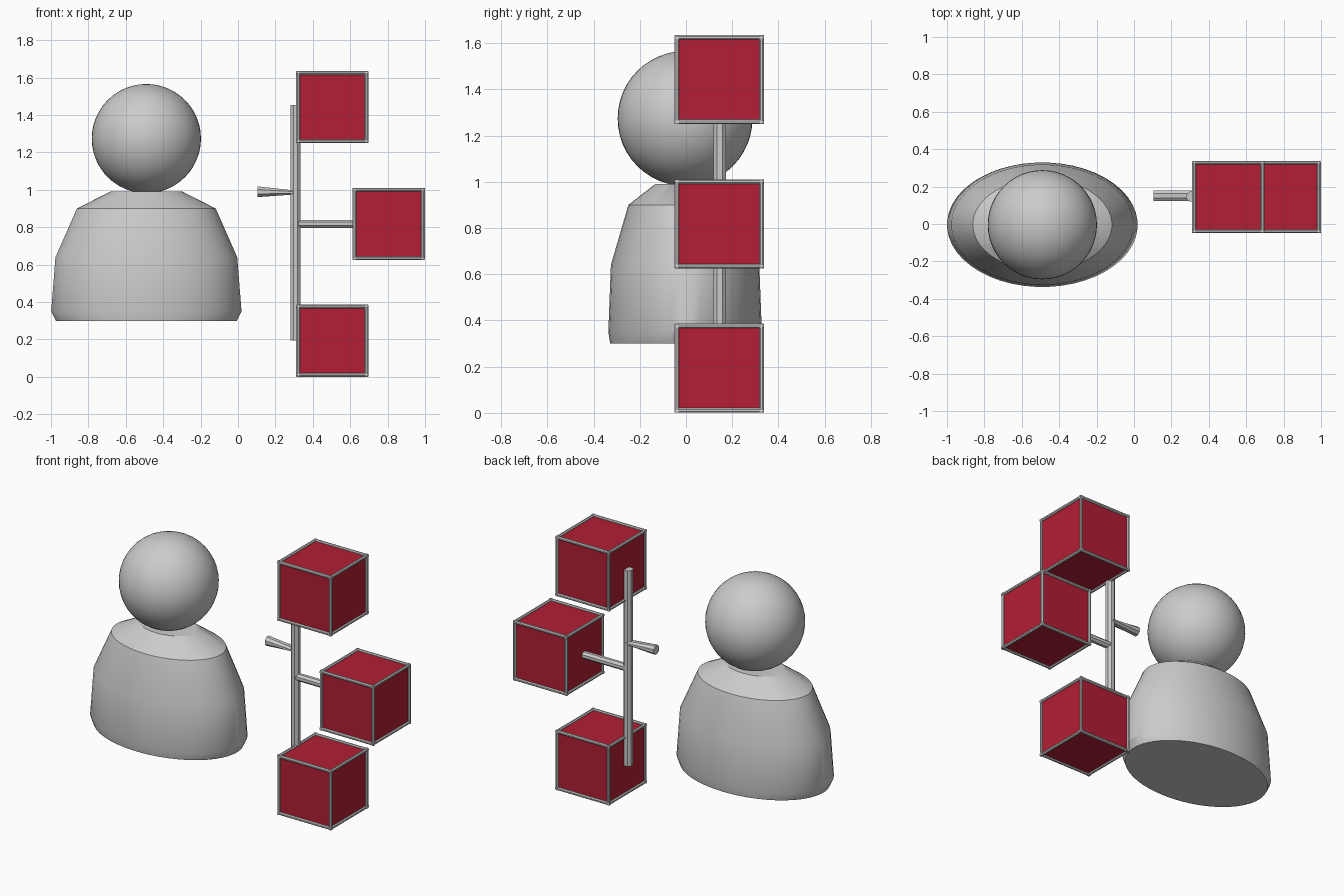
import bpy, bmesh, math
from mathutils import Vector, Matrix

if "Cube" in bpy.data.objects:
    bpy.data.objects.remove(bpy.data.objects["Cube"])

red = bpy.data.materials.new("red_panel")
red.diffuse_color = (0.45, 0.013, 0.035, 1)
red.use_nodes = True
red.node_tree.nodes["Principled BSDF"].inputs["Base Color"].default_value = red.diffuse_color


def add_object(name, bm, smooth=False, mat=None):
    bmesh.ops.recalc_face_normals(bm, faces=bm.faces)
    mesh = bpy.data.meshes.new(name)
    bm.to_mesh(mesh)
    bm.free()
    ob = bpy.data.objects.new(name, mesh)
    bpy.context.collection.objects.link(ob)
    if mat:
        mesh.materials.append(mat)
    if smooth:
        bpy.ops.object.select_all(action='DESELECT')
        bpy.context.view_layer.objects.active = ob
        ob.select_set(True)
        bpy.ops.object.shade_smooth_by_angle(angle=math.radians(30))
    return ob


def loft(name, rings, n, smooth=False):
    """Capped skin over rings of (centre, half-axis u, half-axis v)."""
    bm = bmesh.new()
    loops = []
    for c, u, v in rings:
        loops.append([bm.verts.new(Vector(c)
                      + Vector(u) * math.cos(2 * math.pi * (i + .5) / n)
                      + Vector(v) * math.sin(2 * math.pi * (i + .5) / n))
                      for i in range(n)])
    for a, b in zip(loops, loops[1:]):
        for i in range(n):
            j = (i + 1) % n
            bm.faces.new((a[i], a[j], b[j], b[i]))
    bm.faces.new(loops[0])
    bm.faces.new(loops[-1])
    return add_object(name, bm, smooth)


def add_bar(bm, a, b, r, n=8):
    a, b = Vector(a), Vector(b)
    rot = (b - a).to_track_quat('Z', 'Y').to_matrix().to_4x4()
    bmesh.ops.create_cone(bm, cap_ends=True, segments=n, radius1=r, radius2=r,
                          depth=(b - a).length,
                          matrix=Matrix.Translation((a + b) / 2) @ rot
                          @ Matrix.Rotation(math.pi / n, 4, 'Z'))


# Figure: oval torso and round head
FX, FY = -0.49, -0.004
profile = [(0.30, 0.485, 0.325), (0.35, 0.51, 0.333), (0.64, 0.487, 0.322),
           (0.90, 0.372, 0.246), (0.99, 0.195, 0.13)]
loft("torso", [((FX, FY, z), (rx, 0, 0), (0, ry, 0)) for z, rx, ry in profile],
     48, True)

bm = bmesh.new()
bmesh.ops.create_uvsphere(bm, u_segments=48, v_segments=24, radius=0.292,
                          matrix=Matrix.Translation((FX, FY, 1.274)))
add_object("head", bm, True)

# Stand: upright pole, side arm and flattened handle
PX, PY = 0.308, 0.146
for name, a, b, r in [("pole", (PX, PY, 0.195), (PX, PY, 1.455), 0.029),
                      ("side_arm", (PX, PY, 0.818), (0.65, PY, 0.818), 0.024)]:
    bm = bmesh.new()
    add_bar(bm, a, b, r)
    add_object(name, bm)
loft("handle", [((0.105, PY + .005, 0.99), (0, 0.03, 0), (0, 0, 0.031)),
                ((PX, PY + .005, 0.986), (0, 0.03, 0), (0, 0, 0.011))], 8)

# Boxes: red block with a grey bar along each edge
H, R = 0.183, 0.0105
for name, x, z in [("bottom", 0.504, 0.1935), ("middle", 0.806, 0.818),
                   ("top", 0.504, 1.442)]:
    c = Vector((x, 0.144, z))
    bm = bmesh.new()
    bmesh.ops.create_cube(bm, size=2 * H, matrix=Matrix.Translation(c))
    add_object(name + "_box", bm, mat=red)
    bm = bmesh.new()
    for axis in range(3):
        for s in (-1, 1):
            for t in (-1, 1):
                a, b = Vector(), Vector()
                a[axis], b[axis] = -H - R * .8, H + R * .8
                for p in (a, b):
                    p[(axis + 1) % 3], p[(axis + 2) % 3] = s * H, t * H
                add_bar(bm, c + a, c + b, R)
    add_object(name + "_box_frame", bm)
